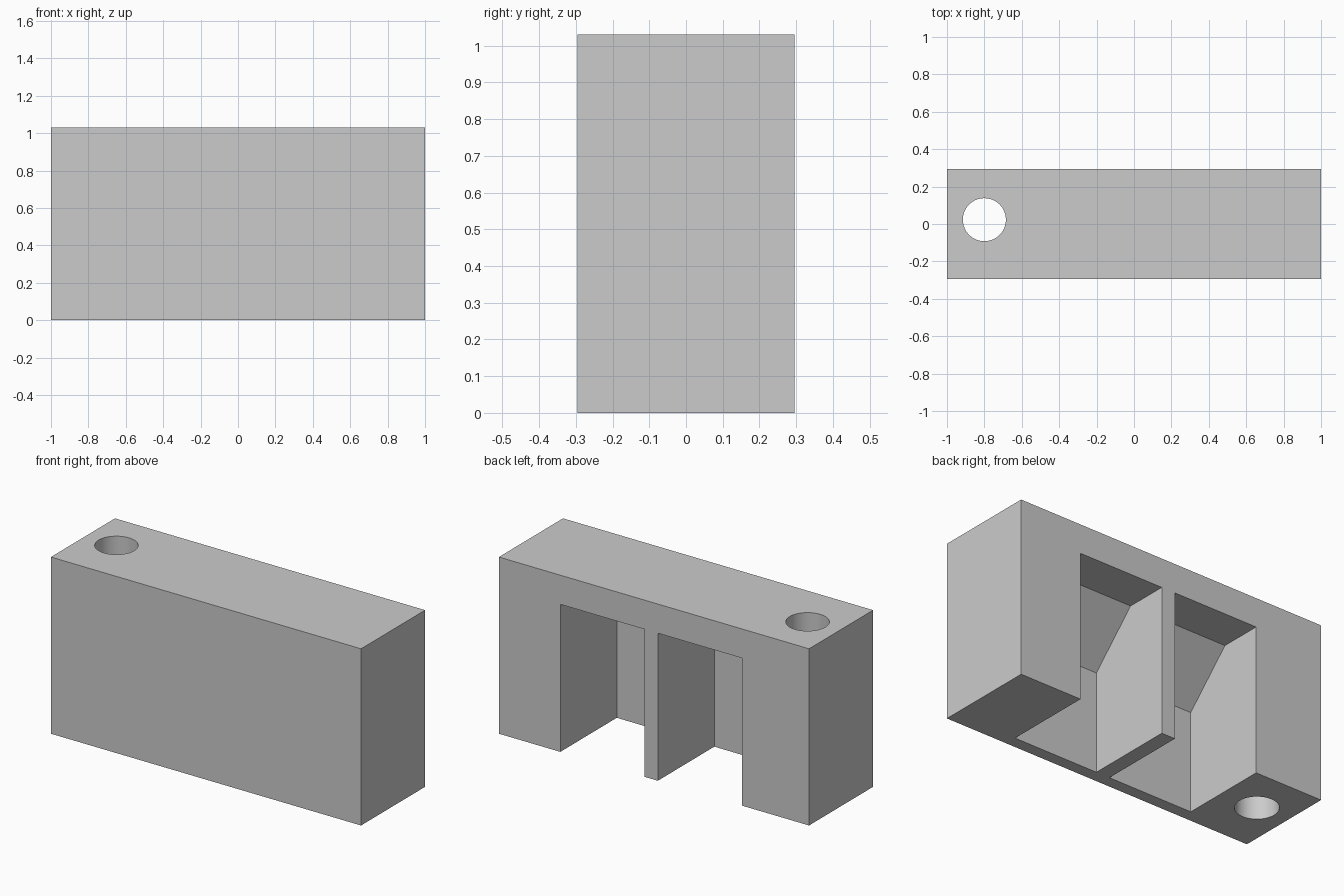
import bpy
import bmesh
from mathutils import Vector

cube = bpy.data.objects.get("Cube")
if cube:
    bpy.data.objects.remove(cube, do_unlink=True)

HALF_Y, HEIGHT = 0.295, 1.03

grey = bpy.data.materials.new("plain grey")
grey.use_nodes = True
grey.diffuse_color = (0.6, 0.6, 0.6, 1)
grey.node_tree.nodes["Principled BSDF"].inputs["Base Color"].default_value = (0.6, 0.6, 0.6, 1)


def prism(name, profile, push):
    """Closed solid made by extruding a flat outline along a vector."""
    bm = bmesh.new()
    face = bm.faces.new([bm.verts.new(p) for p in profile])
    moved = bmesh.ops.extrude_face_region(bm, geom=[face])["geom"]
    verts = [v for v in moved if isinstance(v, bmesh.types.BMVert)]
    bmesh.ops.translate(bm, verts=verts, vec=Vector(push))
    bmesh.ops.recalc_face_normals(bm, faces=bm.faces[:])
    mesh = bpy.data.meshes.new(name)
    bm.to_mesh(mesh)
    bm.free()
    mesh.materials.append(grey)
    obj = bpy.data.objects.new(name, mesh)
    bpy.context.collection.objects.link(obj)
    return obj


# Main block
block = prism("block", [(-1, -HALF_Y, 0), (1, -HALF_Y, 0), (1, HALF_Y, 0), (-1, HALF_Y, 0)],
              (0, 0, HEIGHT))

# Two pockets open at the back and bottom, with a sloped upper front wall
side = [(-0.225, -0.1), (-0.225, 0.585), (0.047, 0.86), (0.5, 0.86), (0.5, -0.1)]
cutters = [prism("pocket_cutter", [(x, y, z) for y, z in side], (0.542, 0, 0))
           for x in (0.062, -0.567)]

# Vertical through hole near the right end
bpy.ops.mesh.primitive_cylinder_add(vertices=64, radius=0.115, depth=2,
                                    location=(-0.8, 0.023, HEIGHT / 2))
hole = bpy.context.object
hole.name = "hole_cutter"
hole.data.materials.append(grey)
cutters.append(hole)

# Cut the block, then drop the cutters
bpy.ops.object.select_all(action="DESELECT")
block.select_set(True)
bpy.context.view_layer.objects.active = block
for cutter in cutters:
    cutter.hide_render = True
    mod = block.modifiers.new("cut", "BOOLEAN")
    mod.operation = "DIFFERENCE"
    mod.solver = "EXACT"
    mod.object = cutter
    bpy.ops.object.modifier_apply(modifier=mod.name)
    bpy.data.objects.remove(cutter, do_unlink=True)

bpy.ops.object.shade_smooth_by_angle()
